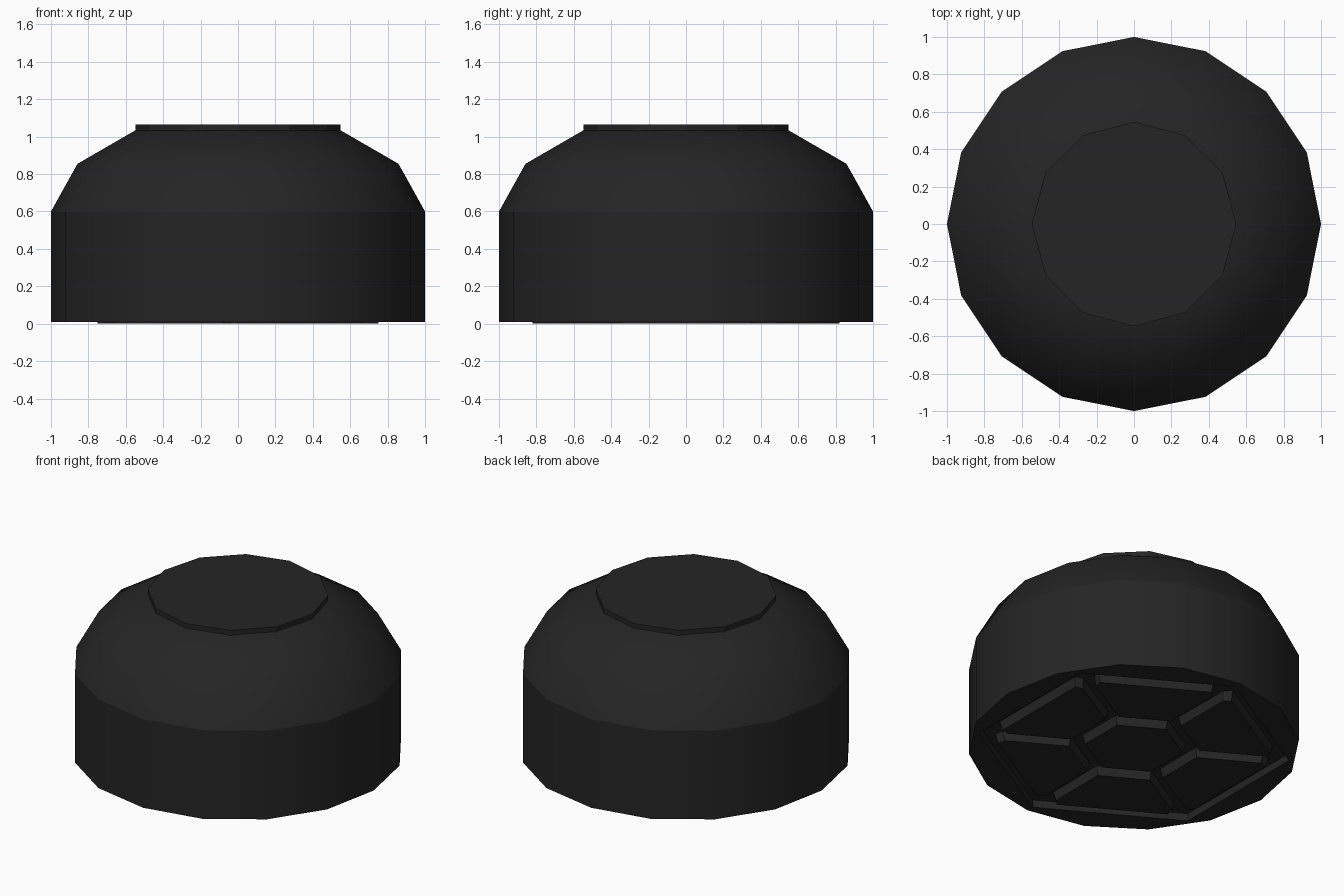
import bpy, bmesh
from math import sin, cos, pi, radians
from mathutils import Matrix, Vector

old = bpy.data.objects.get("Cube")
if old:
    bpy.data.objects.remove(old, do_unlink=True)

black = bpy.data.materials.new("matte_black")
black.use_nodes = True
black.diffuse_color = (0.018, 0.018, 0.018, 1)
bsdf = black.node_tree.nodes["Principled BSDF"]
bsdf.inputs["Base Color"].default_value = black.diffuse_color
bsdf.inputs["Roughness"].default_value = 0.7

FLOOR = 0.06      # depth of the underside recess


def polygon(radius, sides, start=0.0):
    return [(radius * cos(start + 2 * pi * i / sides),
             radius * sin(start + 2 * pi * i / sides)) for i in range(sides)]


def ring(bm, outline, z):
    return [bm.verts.new((x, y, z)) for x, y in outline]


def skin(bm, a, b):
    n = len(a)
    for i in range(n):
        bm.faces.new((a[i], a[(i + 1) % n], b[(i + 1) % n], b[i]))


def finish(bm, name, angle):
    bmesh.ops.recalc_face_normals(bm, faces=bm.faces[:])
    mesh = bpy.data.meshes.new(name)
    bm.to_mesh(mesh)
    bm.free()
    mesh.materials.append(black)
    obj = bpy.data.objects.new(name, mesh)
    bpy.context.collection.objects.link(obj)
    bpy.ops.object.select_all(action='DESELECT')
    obj.select_set(True)
    bpy.context.view_layer.objects.active = obj
    bpy.ops.object.shade_smooth_by_angle(angle=radians(angle))
    return obj


def prism(name, low, low_z, high, high_z):
    bm = bmesh.new()
    a, b = ring(bm, low, low_z), ring(bm, high, high_z)
    skin(bm, a, b)
    bm.faces.new(a)
    bm.faces.new(b)
    return finish(bm, name, 20)


# Domed body with a hexagonal recess underneath
bm = bmesh.new()
profile = [(1.0, 0.01), (1.0, 0.6), (0.858, 0.855), (0.55, 1.033)]
rings = [ring(bm, polygon(r, 16), z) for r, z in profile]
for lower, upper in zip(rings, rings[1:]):
    skin(bm, lower, upper)
bm.faces.new(rings[-1])
hexagon = polygon(0.95, 6, pi / 2)
rim, floor = ring(bm, hexagon, 0.01), ring(bm, hexagon, FLOOR)
skin(bm, rim, floor)
bm.faces.new(floor)
border = [bm.edges.get((loop[i - 1], loop[i]))
          for loop in (rings[0], rim) for i in range(len(loop))]
bmesh.ops.triangle_fill(bm, edges=border, use_beauty=True, normal=Vector((0, 0, -1)))
for i in range(16):     # crisp shoulder line
    bm.edges.get((rings[1][i - 1], rings[1][i])).smooth = False
finish(bm, "body", 35)

# Flat round cap
cap = polygon(0.547, 12)
prism("top_cap", cap, 1.02, cap, 1.065)

# Raised pads on the underside: a hexagonal hub and six trapezoids around it
prism("hub_pad", polygon(0.30, 6, pi / 6), 0, polygon(0.32, 6, pi / 6), FLOOR + 0.01)
half = [(0.36, 0.16), (0.70, 0.355), (0.75, 0.34)]
pad = [(x, -y) for x, y in half] + [(x, y) for x, y in reversed(half)]
base = [(0.56 + (x - 0.56) * 1.08, y * 1.05) for x, y in pad]
for i in range(6):
    obj = prism("outer_pad_%d" % (i + 1), pad, 0, base, FLOOR + 0.01)
    obj.data.transform(Matrix.Rotation(i * pi / 3, 4, 'Z'))
